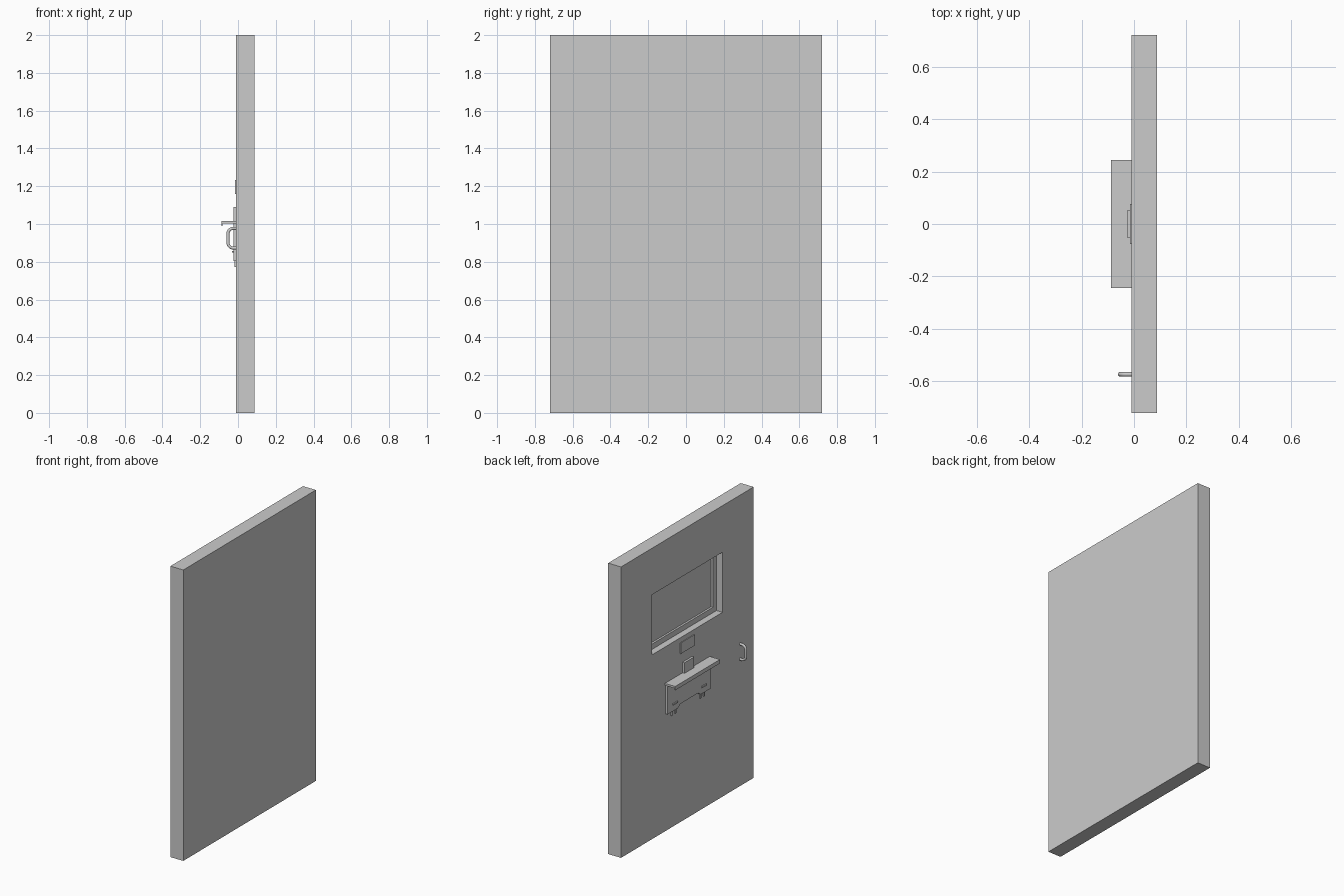
import bpy, bmesh
from math import pi, sin, cos
from mathutils import Vector

cube = bpy.data.objects.get("Cube")
if cube:
    bpy.data.objects.remove(cube, do_unlink=True)

grey = bpy.data.materials.new("light grey")
grey.use_nodes = True
grey.diffuse_color = (0.6, 0.6, 0.6, 1)
grey.node_tree.nodes["Principled BSDF"].inputs["Base Color"].default_value = (0.6, 0.6, 0.6, 1)

FACE = -0.01   # x of the fitted side of the door
BACK = 0.088   # x of the plain side


def finish(name, bm):
    bmesh.ops.recalc_face_normals(bm, faces=bm.faces)
    mesh = bpy.data.meshes.new(name)
    bm.to_mesh(mesh)
    bm.free()
    mesh.materials.append(grey)
    obj = bpy.data.objects.new(name, mesh)
    bpy.context.collection.objects.link(obj)
    return obj


def box(name, lo, hi):
    bm = bmesh.new()
    bmesh.ops.create_cube(bm, size=1)
    lo, hi = Vector(lo), Vector(hi)
    for v in bm.verts:
        v.co = (lo + hi) / 2 + v.co * (hi - lo)
    return finish(name, bm)


def extrude_x(name, outline, x0, x1):
    """Solid from a (y, z) outline, extruded along x."""
    bm = bmesh.new()
    face = bm.faces.new([bm.verts.new((x0, y, z)) for y, z in outline])
    new = bmesh.ops.extrude_face_region(bm, geom=[face])["geom"]
    for v in new:
        if isinstance(v, bmesh.types.BMVert):
            v.co.x = x1
    return finish(name, bm)


# Door slab with a stepped window recess: rectangles joined from back to glass
def door():
    steps = [  # half width, bottom, top, x
        (0.72, 0, 2, BACK),
        (0.72, 0, 2, FACE),
        (0.382, 1.267, 1.68, FACE),
        (0.382, 1.267, 1.68, 0.036),
        (0.345, 1.304, 1.643, 0.036),
        (0.345, 1.304, 1.643, 0.05),
    ]
    bm = bmesh.new()
    rings = [[bm.verts.new((x, y, z)) for y, z in ((-w, b), (w, b), (w, t), (-w, t))]
             for w, b, t, x in steps]
    for a, b in zip(rings, rings[1:]):
        for i in range(4):
            j = (i + 1) % 4
            bm.faces.new((a[i], a[j], b[j], b[i]))
    bm.faces.new(rings[0])
    bm.faces.new(rings[-1])
    finish("door_slab", bm)


door()

# Small label plate and card holder under the window
box("label_plate", (-0.015, -0.077, 1.158), (FACE, 0.077, 1.233))
box("card_holder", (-0.025, -0.053, 1.015), (FACE, 0.053, 1.09))

# Shelf with a short lip hanging from its outer edge
box("shelf_top", (-0.088, -0.243, 1.003), (FACE, 0.243, 1.017))
box("shelf_lip", (-0.088, -0.243, 0.99), (-0.083, 0.243, 1.003))

# Backing plate with a raised middle along its lower edge
half = [(0.235, 1.003), (0.235, 0.805), (0.125, 0.805), (0.095, 0.825)]
extrude_x("backing_plate", half + [(-y, z) for y, z in reversed(half)], -0.025, FACE)

# Hooks and lower tabs, mirrored about the middle
for side, word in ((1, "left"), (-1, "right")):
    y = side * 0.155
    box("hook_" + word, (-0.032, y - 0.025, 0.848), (-0.025, y + 0.025, 0.858))
    for off in (-0.02, 0.02):
        box("lower_tab_" + word, (-0.018, y + off - 0.005, 0.772),
            (FACE, y + off + 0.005, 0.806))


# Pull handle: round bar with rounded corners
def handle():
    outer, low, high, r = -0.053, 0.873, 0.977, 0.028
    path = [(FACE, low)]
    for centre, start in ((low + r, 1.5 * pi), (high - r, pi)):
        for i in range(7):
            a = start - i * pi / 12
            path.append((outer + r + r * cos(a), centre + r * sin(a)))
    path.append((FACE, high))
    curve = bpy.data.curves.new("pull_path", "CURVE")
    curve.dimensions = "3D"
    curve.bevel_depth = 0.0085
    curve.bevel_resolution = 3
    curve.use_fill_caps = True
    spline = curve.splines.new("POLY")
    spline.points.add(len(path) - 1)
    for p, (x, z) in zip(spline.points, path):
        p.co = (x, -0.573, z, 1)
    curve.materials.append(grey)
    obj = bpy.data.objects.new("pull_handle", curve)
    bpy.context.collection.objects.link(obj)


handle()
